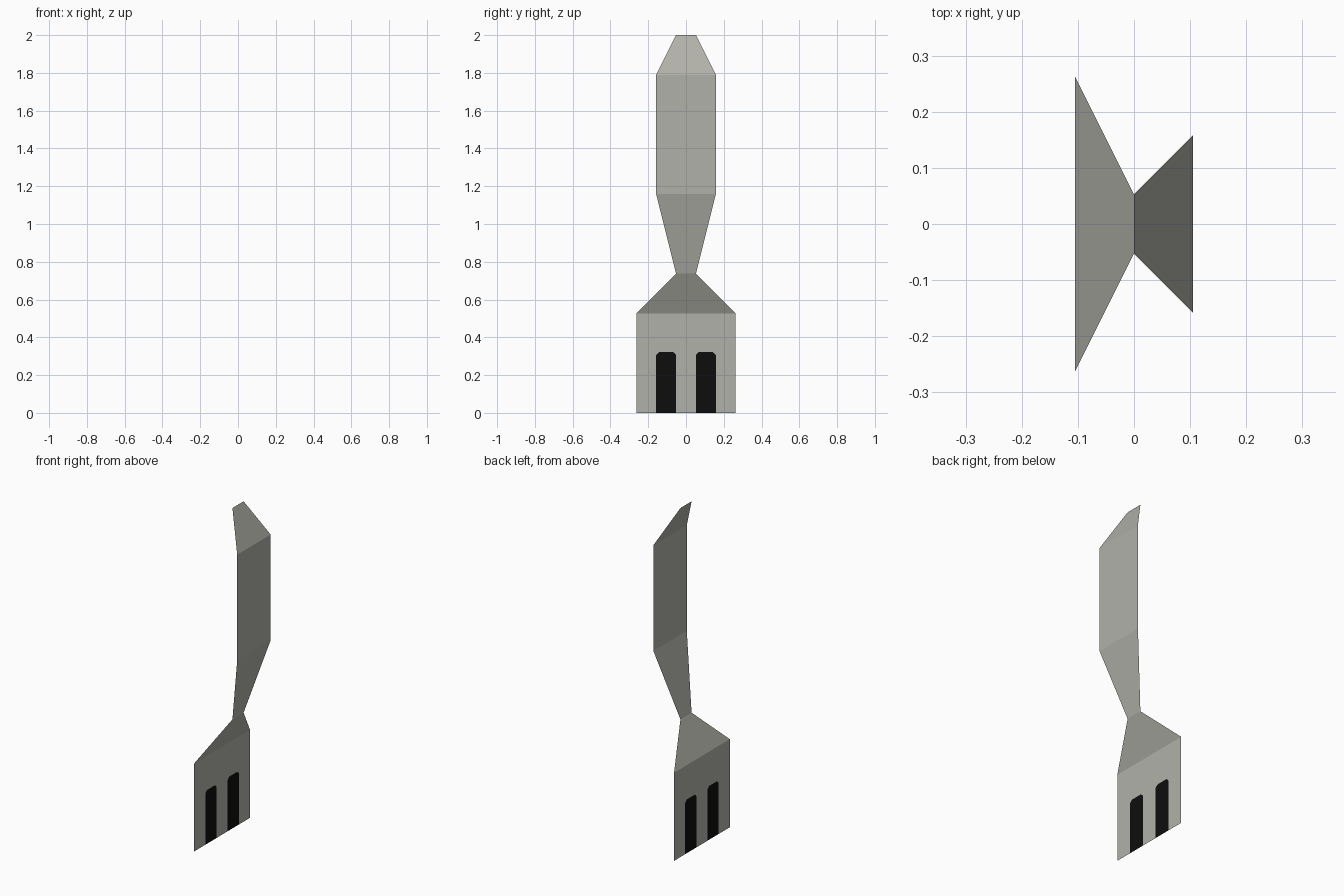
import bpy

if "Cube" in bpy.data.objects:
    bpy.data.objects.remove(bpy.data.objects["Cube"])

U = 2 / 19  # the model sits on a grid of 19 units in height


def material(name, color):
    m = bpy.data.materials.new(name)
    m.diffuse_color = (*color, 1)
    m.use_nodes = True
    m.node_tree.nodes["Principled BSDF"].inputs["Base Color"].default_value = m.diffuse_color
    return m


steel = material("grey_steel", (0.44, 0.44, 0.40))
black = material("slot_black", (0.004, 0.004, 0.004))


def sheet(name, faces, mat):
    """Single-sided folded sheet; faces are lists of (x, y, z) in grid units."""
    verts, polys = [], []
    for face in faces:
        ids = []
        for p in face:
            p = tuple(round(c * U, 5) for c in p)
            if p not in verts:
                verts.append(p)
            ids.append(verts.index(p))
        polys.append(ids)
    mesh = bpy.data.meshes.new(name)
    mesh.from_pydata(verts, [], polys)
    mesh.materials.append(mat)
    obj = bpy.data.objects.new(name, mesh)
    bpy.context.collection.objects.link(obj)
    return obj


# Gaps between the tines, with slightly clipped top corners
HEAD_X, SLOT_TOP, CLIP = -1, 3.05, 0.14


def slot(y):
    a, b = y - 0.5, y + 0.5
    return [(HEAD_X, a, 0), (HEAD_X, a, SLOT_TOP - CLIP), (HEAD_X, a + CLIP, SLOT_TOP),
            (HEAD_X, b - CLIP, SLOT_TOP), (HEAD_X, b, SLOT_TOP - CLIP), (HEAD_X, b, 0)]


slots = [slot(-1), slot(1)]
sheet("tine_gaps", [s[::-1] for s in slots], black)

# Flat head with three tines
outline = [(HEAD_X, -2.5, 0)] + slots[0] + slots[1]
outline += [(HEAD_X, 2.5, 0), (HEAD_X, 2.5, 5), (HEAD_X, -2.5, 5)]
sheet("fork_head", [outline], steel)


# Folded strips: (x, half width, z) at each fold
def strip(name, folds):
    faces = [[(x0, -w0, z0), (x0, w0, z0), (x1, w1, z1), (x1, -w1, z1)]
             for (x0, w0, z0), (x1, w1, z1) in zip(folds, folds[1:])]
    return sheet(name, faces, steel)


strip("neck", [(-1, 2.5, 5), (0, 0.5, 7)])
strip("handle", [(0, 0.5, 7), (1, 1.5, 11), (1, 1.5, 17), (0, 0.5, 19)])
